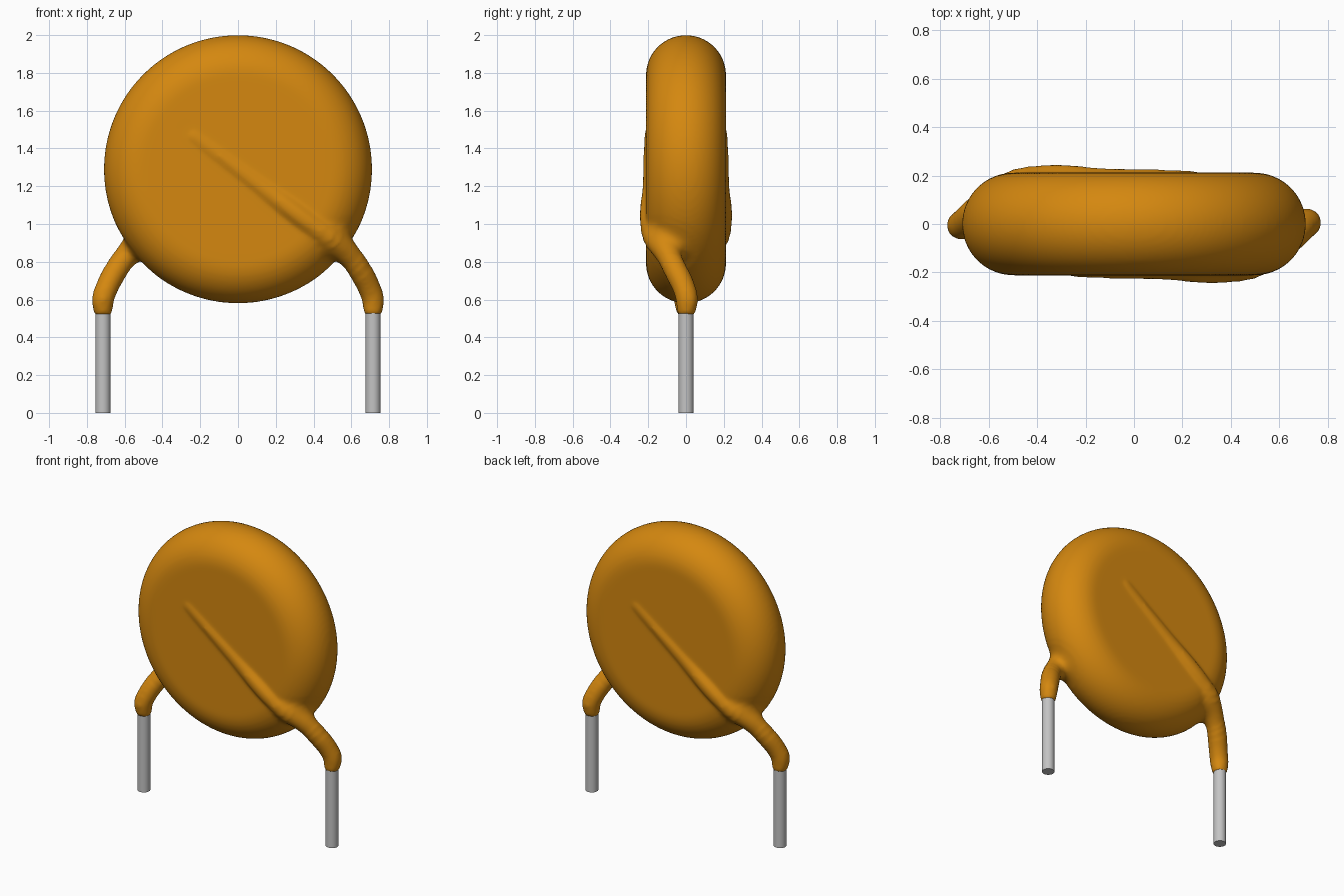
import bpy, bmesh, math
from mathutils import Vector, Matrix

cube = bpy.data.objects.get("Cube")
if cube:
    bpy.data.objects.remove(cube, do_unlink=True)


def material(name, rgb, metallic=0.0):
    m = bpy.data.materials.new(name)
    m.use_nodes = True
    m.diffuse_color = (*rgb, 1)
    m.node_tree.nodes["Principled BSDF"].inputs["Base Color"].default_value = (*rgb, 1)
    return m


ORANGE = material("orange coating", (0.66, 0.245, 0.005))
STEEL = material("tinned wire", (0.55, 0.55, 0.55))

R, T, CZ = 0.71, 0.212, 1.29      # disc radius, half thickness, centre height
LEAD_X, WIRE_R = 0.715, 0.04
HALF_TURN = Matrix.Rotation(math.pi, 4, "Z")


def add_object(name, data, mat):
    ob = bpy.data.objects.new(name, data)
    bpy.context.collection.objects.link(ob)
    data.materials.append(mat)
    return ob


def disc_mesh():
    """Thick disc with a fully rounded rim, spun about the y axis."""
    bm = bmesh.new()
    prof = [(0, -T)] + [(R - T + T * math.cos(a), T * math.sin(a))
                        for a in (math.pi * (i / 24 - 0.5) for i in range(25))] + [(0, T)]
    vs = [bm.verts.new((r, y, CZ)) for r, y in prof]
    es = [bm.edges.new(p) for p in zip(vs, vs[1:])]
    bmesh.ops.spin(bm, geom=vs + es, cent=(0, 0, CZ), axis=(0, 1, 0),
                   angle=math.tau, steps=128, use_duplicate=False)
    bmesh.ops.remove_doubles(bm, verts=bm.verts, dist=1e-4)
    bmesh.ops.recalc_face_normals(bm, faces=bm.faces)
    me = bpy.data.meshes.new("disc")
    bm.to_mesh(me)
    bm.free()
    return me


# Coated lead: x, y, z, radius from ridge tip to the end of the coating
LEAD = [(-0.29, -0.165, 1.51, 0.030), (-0.24, -0.168, 1.47, 0.053),
        (0.10, -0.174, 1.213, 0.056), (0.41, -0.180, 0.98, 0.060),
        (0.50, -0.150, 0.915, 0.076), (0.58, -0.100, 0.845, 0.072),
        (0.645, -0.055, 0.755, 0.064), (0.695, -0.010, 0.66, 0.061),
        (0.715, 0.005, 0.60, 0.060), (0.715, 0.002, 0.55, 0.053),
        (0.715, 0.000, 0.515, 0.045)]


def lead_mesh():
    cu = bpy.data.curves.new("lead", "CURVE")
    cu.dimensions = "3D"
    cu.bevel_depth, cu.bevel_resolution = 1.0, 6
    cu.resolution_u, cu.use_fill_caps = 8, True
    sp = cu.splines.new("BEZIER")
    sp.bezier_points.add(len(LEAD) - 1)
    for p, (x, y, z, r) in zip(sp.bezier_points, LEAD):
        p.co, p.radius = (x, y, z), r
        p.handle_left_type = p.handle_right_type = "AUTO"
    ob = bpy.data.objects.new("lead", cu)
    bpy.context.collection.objects.link(ob)
    dg = bpy.context.evaluated_depsgraph_get()
    me = bpy.data.meshes.new_from_object(ob.evaluated_get(dg))
    bpy.data.objects.remove(ob)
    return me


# Dipped coating: disc and both leads merged into one skin
bm = bmesh.new()
bm.from_mesh(disc_mesh())
lead = lead_mesh()
bm.from_mesh(lead)
lead.transform(HALF_TURN)
bm.from_mesh(lead)
bmesh.ops.remove_doubles(bm, verts=bm.verts, dist=1e-5)
bmesh.ops.recalc_face_normals(bm, faces=bm.faces)
raw = bpy.data.meshes.new("coating")
bm.to_mesh(raw)
bm.free()
coating = add_object("coated_disc", raw, ORANGE)
remesh = coating.modifiers.new("skin", "REMESH")
remesh.mode, remesh.voxel_size = "VOXEL", 0.0125
dg = bpy.context.evaluated_depsgraph_get()
skin = bpy.data.meshes.new_from_object(coating.evaluated_get(dg))
coating.modifiers.clear()
coating.data = skin

# Soften the skin lightly overall and strongly where the leads leave the disc
bm = bmesh.new()
bm.from_mesh(skin)


def relax(verts, times):
    for _ in range(times):
        bmesh.ops.smooth_vert(bm, verts=verts, factor=0.5,
                              use_axis_x=True, use_axis_y=True, use_axis_z=True)


joint = Vector((0.545, -0.09, 0.87))
joints = (joint, HALF_TURN @ joint)
relax(bm.verts[:], 5)
for reach, times in ((0.19, 8), (0.15, 14), (0.12, 14)):
    relax([v for v in bm.verts if min((v.co - j).length for j in joints) < reach], times)
for f in bm.faces:
    f.smooth = True
    f.material_index = 0
bm.to_mesh(skin)
bm.free()
if not skin.materials:
    skin.materials.append(ORANGE)

# Bare wire legs
for name, x in (("left_wire", LEAD_X), ("right_wire", -LEAD_X)):
    bm = bmesh.new()
    bmesh.ops.create_cone(bm, cap_ends=True, segments=32, radius1=WIRE_R, radius2=WIRE_R,
                          depth=0.58, matrix=Matrix.Translation((x, 0, 0.29)))
    for f in bm.faces:
        f.smooth = len(f.verts) == 4
    me = bpy.data.meshes.new(name)
    bm.to_mesh(me)
    bm.free()
    add_object(name, me, STEEL)
